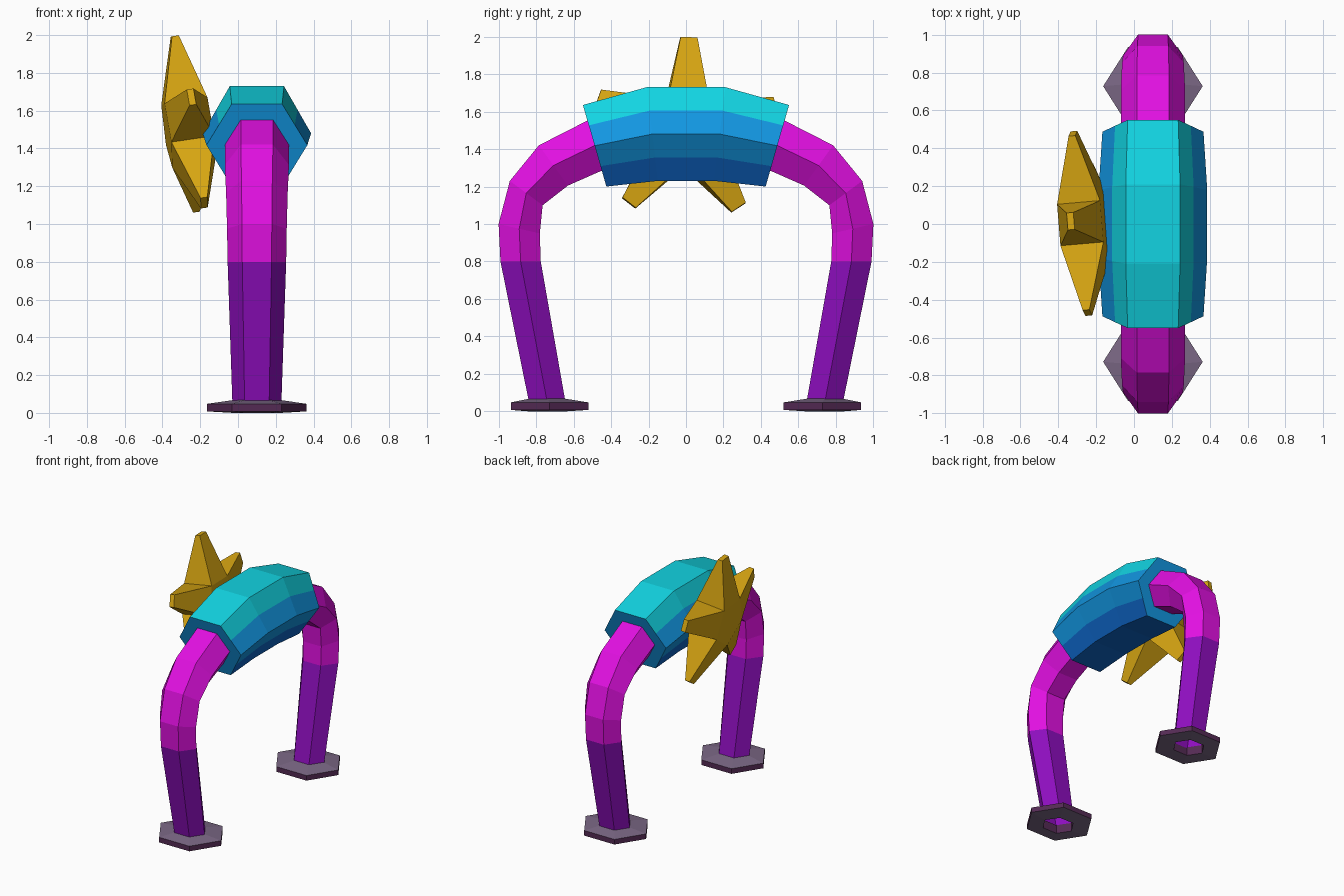
import bpy, bmesh, math
from mathutils import Vector

if "Cube" in bpy.data.objects:
    bpy.data.objects.remove(bpy.data.objects["Cube"])

CX = 0.10  # centre line of the arch in x


def material(name, r, g, b):
    lin = [(c / 255 / 12.92) if c < 11 else ((c / 255 + 0.055) / 1.055) ** 2.4 for c in (r, g, b)]
    m = bpy.data.materials.new(name)
    m.diffuse_color = (*lin, 1)
    m.use_nodes = True
    m.node_tree.nodes["Principled BSDF"].inputs["Base Color"].default_value = m.diffuse_color
    return m


CYAN = material("cyan", 18, 212, 226)
BLUE = material("mid blue", 18, 150, 225)
DEEP = material("deep blue", 14, 102, 200)
MAGENTA = material("magenta", 225, 16, 225)
PURPLE = material("purple", 142, 14, 190)
GOLD = material("gold", 216, 166, 18)
MAUVE = material("grey mauve", 122, 103, 132)
PLUM = material("dark plum", 84, 42, 84)


def finish(bm, name, mats):
    bmesh.ops.recalc_face_normals(bm, faces=bm.faces)
    me = bpy.data.meshes.new(name)
    bm.to_mesh(me)
    bm.free()
    for m in mats:
        me.materials.append(m)
    ob = bpy.data.objects.new(name, me)
    bpy.context.collection.objects.link(ob)
    return ob


def bridge(bm, rings, rule, closed=False):
    """Join rings of verts; rule(segment, column) gives the material index."""
    n = len(rings[0])
    for i in range(len(rings) if closed else len(rings) - 1):
        a, b = rings[i], rings[(i + 1) % len(rings)]
        for k in range(n):
            f = bm.faces.new((a[k], a[(k + 1) % n], b[(k + 1) % n], b[k]))
            f.material_index = rule(i, k)


def loft(bm, stations, section, sign=1):
    """Station: outer y, z, inner y, z, half width. Section: (x fraction, -1 inner .. 1 outer)."""
    rings = []
    for oy, oz, iy, iz, w in stations:
        o, i = Vector((CX, sign * oy, oz)), Vector((CX, sign * iy, iz))
        rings.append([bm.verts.new((o + i) / 2 + (o - i) / 2 * t + Vector((w * x, 0, 0)))
                      for x, t in section])
    return rings


HEX = [(.5, 1), (1, 0), (.5, -1), (-.5, -1), (-1, 0), (-.5, 1)]

# bent legs: purple lower part, magenta bend
LEG = [(.84, .06, .645, .06, .13), (.99, .80, .775, .80, .155), (1.0, 1.0, .78, .95, .158),
       (.94, 1.23, .765, 1.10, .163), (.785, 1.42, .63, 1.205, .17),
       (.52, 1.555, .46, 1.28, .17), (.30, 1.61, .28, 1.34, .17)]
for side, s in (("front", -1), ("back", 1)):
    bm = bmesh.new()
    bridge(bm, loft(bm, LEG, HEX, s), lambda i, k: 0 if i == 0 else 1)
    finish(bm, side + "_leg", [PURPLE, MAGENTA])

    # six-sided foot ring with a hole under the leg
    bm = bmesh.new()
    rings = []
    for rx, ry, z in ((.263, .207, .008), (.263, .207, .048), (.125, .095, .068), (.125, .095, 0)):
        rings.append([bm.verts.new((CX + rx * x, s * (.728 + .012 * (rx < .2)) + ry * t, z))
                      for x, t in HEX])
    bridge(bm, rings, lambda i, k: 0 if i in (1, 3) else 1, closed=True)
    finish(bm, side + "_foot", [MAUVE, PLUM])

# curved top block, banded by height
BLOCK = [(.55, 1.635, .425, 1.20, .267), (.21, 1.73, .15, 1.23, .287),
         (-.21, 1.73, -.15, 1.23, .287), (-.55, 1.635, -.425, 1.20, .267)]
HEX_BANDS = [(.5, 1), (.75, .5), (1, 0), (.75, -.5), (.5, -1),
             (-.5, -1), (-.75, -.5), (-1, 0), (-.75, .5), (-.5, 1)]
BAND = [0, 1, 1, 2, 2, 2, 1, 1, 0, 0]
bm = bmesh.new()
rings = loft(bm, BLOCK, HEX_BANDS)
bridge(bm, rings, lambda i, k: BAND[k])
for r in (rings[0], rings[-1]):
    bm.faces.new(r).material_index = 1
finish(bm, "top_block", [CYAN, BLUE, DEEP])

# thick blunt-tipped star leaning against the block
n = Vector((1, .087, .145)).normalized()
u = Vector((0, 1, 0))
u = (u - n * u.dot(n)).normalized()
v = n.cross(u)
bm = bmesh.new()
centre = Vector((-.262, 0, 1.5))


def star_vert(radius, angle, across, depth):
    a = angle + .03
    p = u * (radius * math.sin(a) + across * math.cos(a))
    q = v * (radius * math.cos(a) - across * math.sin(a))
    return bm.verts.new(centre + p + q + n * depth)


step = math.tau / 5
notch = [[star_vert(.187, (j - .5) * step, 0, d) for d in (-.115, .115)] for j in range(5)]
for j in range(5):
    a, b = notch[j], notch[(j + 1) % 5]
    l = [star_vert(.50, j * step, -.045, d) for d in (-.018, .018)]
    r = [star_vert(.50, j * step, .045, d) for d in (-.018, .018)]
    for f in ((a[0], l[0], r[0], b[0]), (a[1], b[1], r[1], l[1]),
              (a[0], a[1], l[1], l[0]), (b[0], r[0], r[1], b[1]), (l[0], l[1], r[1], r[0])):
        bm.faces.new(f)
for d in (0, 1):
    bm.faces.new([p[d] for p in notch])
finish(bm, "star", [GOLD])
